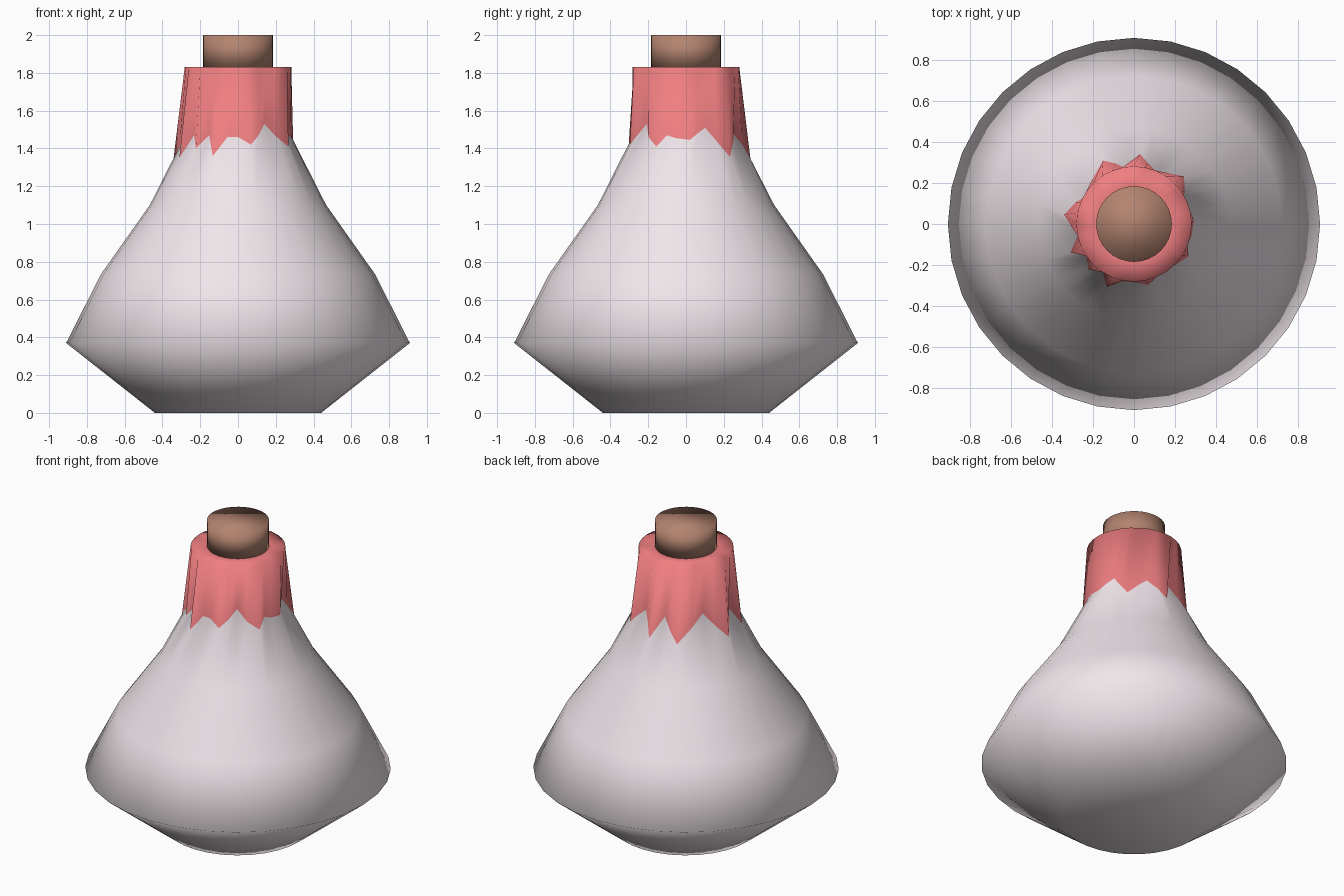
import bpy, bmesh
from math import cos, sin, radians

if "Cube" in bpy.data.objects:
    bpy.data.objects.remove(bpy.data.objects["Cube"])

N = 32
EVEN = [i * 360 / N for i in range(N)]

# Ragged lower edge of the wax seal: (angle in degrees, height)
DRIPS = [(4, 1.445), (13, 1.48), (23, 1.51), (33, 1.44), (43.5, 1.355), (56, 1.43),
         (66, 1.475), (77, 1.42), (85, 1.345), (98, 1.48), (107, 1.41), (116, 1.34),
         (132, 1.43), (147, 1.50), (160, 1.42), (172.5, 1.34), (181, 1.41), (190, 1.48),
         (204, 1.35), (214, 1.47), (225, 1.40), (237, 1.47), (246.5, 1.36), (258.75, 1.46),
         (270, 1.46), (283, 1.42), (293, 1.47), (303.75, 1.53), (316, 1.46), (329.5, 1.41),
         (339, 1.47), (349, 1.455)]


def material(name, rgb):
    m = bpy.data.materials.new(name)
    m.diffuse_color = (*rgb, 1)
    m.use_nodes = True
    m.node_tree.nodes["Principled BSDF"].inputs["Base Color"].default_value = m.diffuse_color
    return m


def even_ring(r, z):
    return [(a, r, z) for a in EVEN]


def loft(name, rings, mats, band_mats, cap_bottom=False, cap_top=False):
    """Skin stacked rings of (angle, radius, height) with smooth shading."""
    bm = bmesh.new()
    loops = [[bm.verts.new((r * cos(radians(a)), r * sin(radians(a)), z))
              for a, r, z in ring] for ring in rings]
    for lo, hi, mi in zip(loops, loops[1:], band_mats):
        for i in range(N):
            j = (i + 1) % N
            bm.faces.new((lo[i], lo[j], hi[j], hi[i])).material_index = mi
    if cap_bottom:
        bm.faces.new(loops[0][::-1]).material_index = band_mats[0]
    if cap_top:
        bm.faces.new(loops[-1]).material_index = band_mats[-1]
    for f in bm.faces:
        f.smooth = True
    me = bpy.data.meshes.new(name)
    bm.to_mesh(me)
    bm.free()
    for m in mats:
        me.materials.append(m)
    ob = bpy.data.objects.new(name, me)
    bpy.context.collection.objects.link(ob)
    return ob


glass = material("pale_glass", (0.87, 0.79, 0.83))
wax = material("red_wax", (0.87, 0.21, 0.22))
cork = material("brown_cork", (0.45, 0.23, 0.16))

# Flask body joined to the wax seal along the ragged drip edge
drip_ring = [(a, 0.465 - 0.5 * (z - 1.1), z) for a, z in DRIPS]
loft("flask_with_wax_seal",
     [even_ring(0.44, 0), even_ring(0.91, 0.37), even_ring(0.725, 0.735),
      even_ring(0.467, 1.1), drip_ring, even_ring(0.282, 1.83), even_ring(0.185, 1.83)],
     [glass, wax], [0, 0, 0, 0, 1, 1], cap_bottom=True)

# Cork stopper
loft("cork_stopper", [even_ring(0.185, 1.83), even_ring(0.185, 2.0)],
     [cork], [0], cap_bottom=True, cap_top=True)
